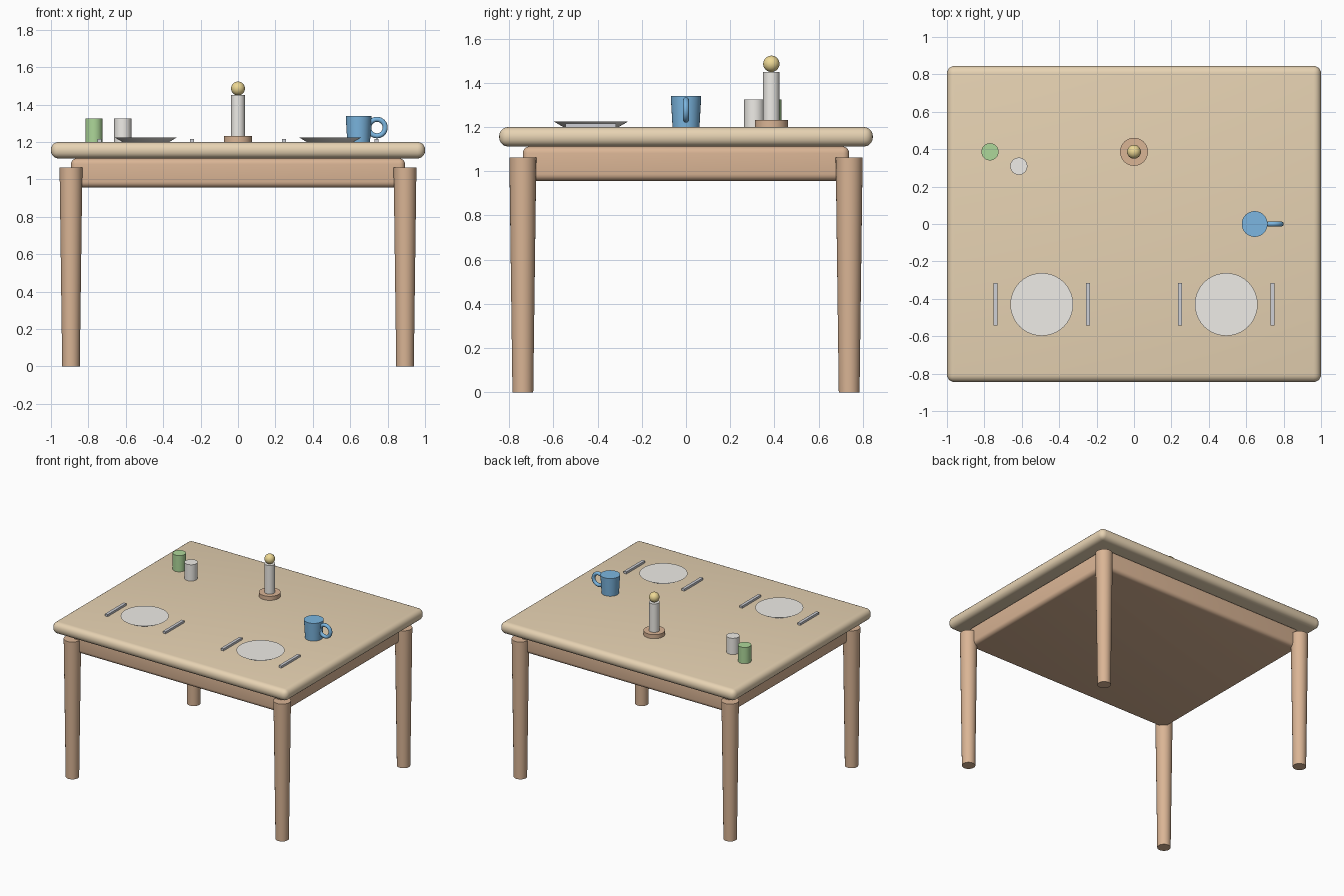
import bpy
from math import radians

if "Cube" in bpy.data.objects:
    bpy.data.objects.remove(bpy.data.objects["Cube"])


def mat(name, rgb):
    m = bpy.data.materials.new(name)
    m.diffuse_color = (*rgb, 1)
    m.use_nodes = True
    m.node_tree.nodes["Principled BSDF"].inputs["Base Color"].default_value = m.diffuse_color
    return m


PALE = mat("pale_wood", (0.80, 0.65, 0.45))
WOOD = mat("brown_wood", (0.70, 0.46, 0.30))
CREAM = mat("cream", (0.86, 0.84, 0.80))
STEEL = mat("steel", (0.62, 0.63, 0.67))
BLUE = mat("blue", (0.20, 0.47, 0.75))
GREEN = mat("green", (0.42, 0.68, 0.32))
GOLD = mat("gold", (0.85, 0.69, 0.30))


def finish(name, material):
    ob = bpy.context.object
    ob.name = name
    ob.data.materials.append(material)
    bpy.ops.object.shade_smooth_by_angle(angle=radians(35))
    return ob


def box(name, x, y, z0, z1, sx, sy, material, bevel=0):
    bpy.ops.mesh.primitive_cube_add(size=1, location=(x, y, (z0 + z1) / 2))
    ob = bpy.context.object
    ob.scale = (sx, sy, z1 - z0)
    bpy.ops.object.transform_apply(location=False, rotation=False, scale=True)
    if bevel:
        b = ob.modifiers.new("bevel", "BEVEL")
        b.width, b.segments = bevel, 5
        bpy.ops.object.modifier_apply(modifier=b.name)
    return finish(name, material)


def round_part(name, x, y, z0, z1, r0, r1, material, sides=32):
    bpy.ops.mesh.primitive_cone_add(vertices=sides, radius1=r0, radius2=r1, depth=z1 - z0,
                                    location=(x, y, (z0 + z1) / 2))
    return finish(name, material)


# table: rounded top, solid apron block, tapered legs at the apron corners
box("table_top", 0, 0, 1.112, 1.20, 2.0, 1.69, PALE, 0.04)
box("apron", 0, 0, 0.957, 1.112, 1.786, 1.476, WOOD, 0.03)
for sx, side in ((-1, "left"), (1, "right")):
    for sy, end in ((-1, "front"), (1, "back")):
        round_part(f"{end}_{side}_leg", sx * 0.893, sy * 0.738, 0, 1.063, 0.047, 0.061, WOOD)

# place settings: plate with cutlery on each side
for s, side in ((-1, "left"), (1, "right")):
    px = s * 0.493
    round_part(f"{side}_plate", px, -0.43, 1.20, 1.225, 0.125, 0.168, CREAM, 40)
    for d, tool in ((-1, "fork"), (1, "knife")):
        box(f"{side}_{tool}", px + d * 0.247, -0.43, 1.20, 1.216, 0.023, 0.228, STEEL)

# two tumblers
round_part("green_cup", -0.77, 0.386, 1.20, 1.325, 0.046, 0.046, GREEN)
round_part("white_cup", -0.616, 0.309, 1.20, 1.325, 0.046, 0.046, CREAM)

# mug with ring handle
round_part("mug", 0.645, 0, 1.20, 1.34, 0.061, 0.069, BLUE)
bpy.ops.mesh.primitive_torus_add(major_radius=0.044, minor_radius=0.0135, major_segments=32,
                                 minor_segments=12, location=(0.743, 0, 1.277),
                                 rotation=(radians(90), 0, 0))
finish("mug_handle", BLUE)

# candle on its stand
round_part("candle_stand", 0, 0.386, 1.20, 1.231, 0.075, 0.075, WOOD)
round_part("candle", 0, 0.386, 1.231, 1.45, 0.037, 0.037, CREAM)
bpy.ops.mesh.primitive_uv_sphere_add(segments=24, ring_count=16, radius=0.037,
                                     location=(0, 0.386, 1.486))
finish("flame", GOLD)
